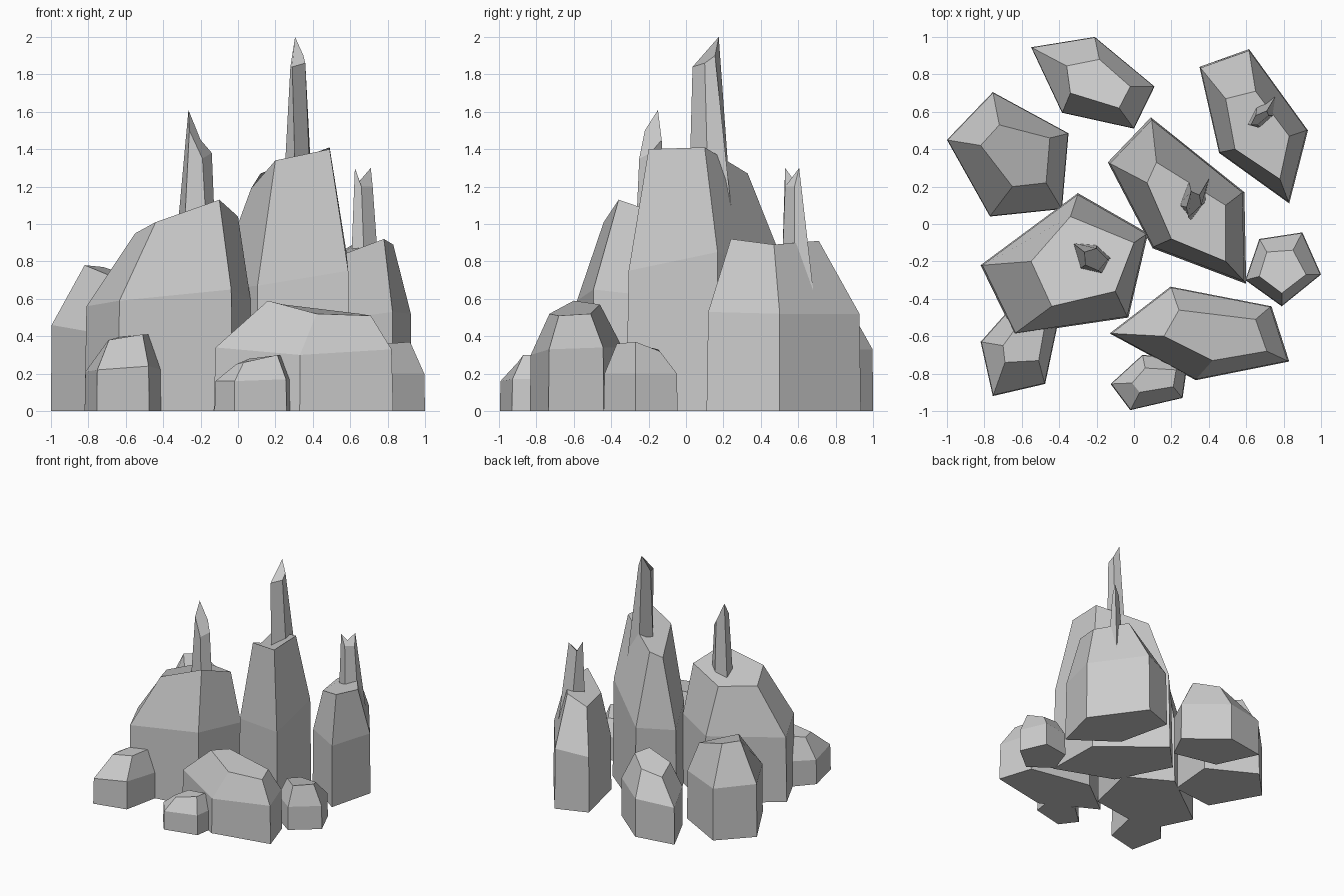
import bpy, bmesh


def rock(name, base, top, shoulder=None, z0=0.0, inset=0.98):
    """Faceted five-sided stone: base ring, optional shoulder ring, tilted top ring."""
    bm = bmesh.new()
    cx = sum(p[0] for p in base) / len(base)
    cy = sum(p[1] for p in base) / len(base)
    rings = [[bm.verts.new((x, y, z0)) for x, y in base]]
    if shoulder:
        rings.append([bm.verts.new((cx + (x - cx) * inset, cy + (y - cy) * inset, h))
                      for (x, y), h in zip(base, shoulder)])
    rings.append([bm.verts.new(p) for p in top])
    n = len(base)
    for lo, hi in zip(rings, rings[1:]):
        for i in range(n):
            j = (i + 1) % n
            bm.faces.new((lo[i], lo[j], hi[j], hi[i]))
    bm.faces.new(rings[0])
    bm.faces.new(rings[-1])
    bmesh.ops.recalc_face_normals(bm, faces=bm.faces)
    me = bpy.data.meshes.new(name)
    bm.to_mesh(me)
    bm.free()
    bpy.context.collection.objects.link(bpy.data.objects.new(name, me))


# Tall central rock and its spike
rock("central_rock",
     [(.09, .57), (.59, .17), (.60, -.32), (.10, -.13), (-.14, .33)],
     [(.12, .33, 1.27), (.49, .10, 1.41), (.49, -.20, 1.40), (.20, -.08, 1.34), (.07, .22, 1.19)],
     [.70, .85, .75, .67, .65], inset=.97)
rock("central_spike",
     [(.24, .10), (.29, .24), (.40, .24), (.39, .12), (.31, .015)],
     [(.28, .09, 1.84), (.305, .175, 2.0), (.35, .155, 1.90), (.36, .10, 1.86), (.29, .035, 1.84)],
     z0=1.1)

# Broad left rock and its spike
rock("left_rock",
     [(-.82, -.22), (-.30, .165), (.075, -.05), (-.03, -.50), (-.64, -.59)],
     [(-.55, -.20, .95), (-.34, .04, .98), (0, -.10, 1.04), (-.10, -.36, 1.13), (-.44, -.44, 1.01)],
     [.56, .58, .60, .65, .59])
rock("left_spike",
     [(-.33, -.10), (-.20, -.11), (-.12, -.18), (-.165, -.27), (-.29, -.24)],
     [(-.265, -.15, 1.61), (-.20, -.13, 1.45), (-.14, -.19, 1.38), (-.19, -.25, 1.35), (-.26, -.22, 1.50)],
     z0=.9)

# Right back rock and its forked spike
rock("right_rock",
     [(.35, .84), (.615, .935), (.93, .50), (.83, .11), (.455, .38)],
     [(.49, .67, .82), (.65, .71, .91), (.83, .47, .89), (.78, .24, .92), (.54, .40, .83)],
     [.48, .52, .52, .53, .48])
rock("right_spike",
     [(.60, .53), (.66, .65), (.755, .68), (.76, .58), (.68, .51)],
     [(.625, .53, 1.30), (.65, .58, 1.23), (.71, .605, 1.30), (.72, .58, 1.20), (.66, .53, 1.20)],
     z0=.65)

# Medium rocks
rock("back_rock",
     [(-.55, .945), (-.21, 1), (.11, .735), (0, .51), (-.385, .595)],
     [(-.36, .845, .50), (-.185, .88, .54), (-.02, .735, .58), (-.08, .62, .60), (-.34, .70, .57)],
     [.32, .33, .33, .34, .33], inset=.99)
rock("far_left_rock",
     [(-1, .45), (-.755, .705), (-.35, .485), (-.385, .08), (-.77, .04)],
     [(-.82, .42, .78), (-.72, .53, .77), (-.45, .46, .68), (-.47, .22, .63), (-.65, .20, .71)],
     [.46, .45, .42, .40, .42], inset=.99)
rock("front_rock",
     [(-.13, -.585), (.195, -.335), (.735, -.44), (.83, -.735), (.33, -.835)],
     [(.16, -.60, .59), (.24, -.46, .57), (.65, -.51, .52), (.71, -.68, .51), (.42, -.73, .52)],
     [.34, .34, .34, .33, .30])

# Small rocks
rock("small_left_rock",
     [(-.82, -.63), (-.66, -.45), (-.40, -.50), (-.475, -.855), (-.755, -.92)],
     [(-.70, -.65, .37), (-.62, -.54, .40), (-.48, -.56, .41), (-.51, -.73, .41), (-.69, -.74, .38)],
     [.21, .22, .22, .24, .22])
rock("small_front_rock",
     [(-.125, -.855), (.045, -.70), (.29, -.72), (.26, -.93), (-.02, -.995)],
     [(-.01, -.85, .25), (.06, -.77, .28), (.225, -.78, .30), (.21, -.87, .30), (.03, -.90, .26)],
     [.16, .17, .17, .17, .16])
rock("small_right_rock",
     [(.595, -.30), (.67, -.08), (.90, -.045), (1, -.27), (.79, -.44)],
     [(.67, -.28, .36), (.71, -.15, .33), (.85, -.14, .32), (.92, -.27, .37), (.79, -.37, .36)],
     [.20, .20, .20, .20, .20])
